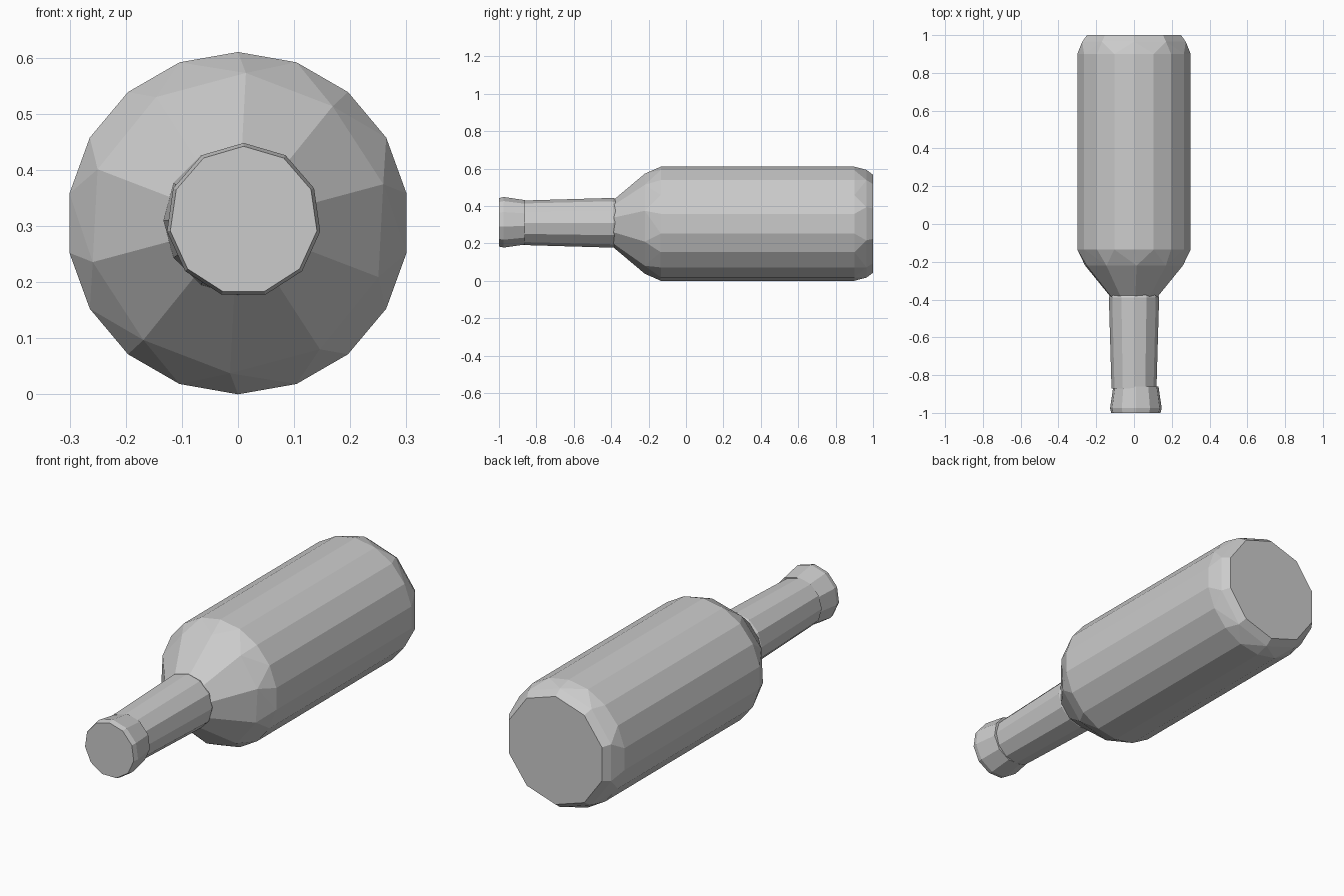
import bpy, bmesh
from math import cos, sin, radians, tau

if "Cube" in bpy.data.objects:
    bpy.data.objects.remove(bpy.data.objects["Cube"])

AXIS_Z = 0.305


def faceted_part(name, rings, cx=0.0, cz=AXIS_Z):
    """Convex low-poly solid around the y axis; rings = (y, radius, sides, phase in degrees)."""
    bm = bmesh.new()
    for y, r, sides, phase in rings:
        for i in range(sides):
            a = radians(phase) + tau * i / sides
            bm.verts.new((cx + r * cos(a), y, cz + r * sin(a)))
    hull = bmesh.ops.convex_hull(bm, input=bm.verts[:])
    unused = [v for v in set(hull["geom_interior"] + hull["geom_unused"])
              if isinstance(v, bmesh.types.BMVert)]
    bmesh.ops.delete(bm, geom=unused, context='VERTS')
    # Merge coplanar triangles into clean flat facets
    bmesh.ops.dissolve_limit(bm, angle_limit=radians(1), verts=bm.verts[:], edges=bm.edges[:])
    bmesh.ops.recalc_face_normals(bm, faces=bm.faces[:])
    mesh = bpy.data.meshes.new(name)
    bm.to_mesh(mesh)
    bm.free()
    obj = bpy.data.objects.new(name, mesh)
    bpy.context.collection.objects.link(obj)
    return obj


# Body: sloping shoulder, long barrel, chamfered base
faceted_part("bottle_body", [
    (-0.39, 0.125, 10, 15),
    (-0.22, 0.268, 10, 15),
    (-0.135, 0.305, 18, 90),
    (0.90, 0.305, 18, 90),
    (0.965, 0.288, 10, 18),
    (1.00, 0.262, 10, 18),
])

# Neck: slightly tapered tube
faceted_part("bottle_neck", [
    (-0.87, 0.119, 12, 0),
    (-0.39, 0.133, 12, 0),
    (-0.37, 0.125, 12, 0),
], cz=0.31)

# Lip: flared collar with a closed flat mouth
faceted_part("bottle_lip", [
    (-0.86, 0.121, 11, 90),
    (-0.975, 0.138, 11, 90),
    (-1.00, 0.132, 11, 90),
], cx=0.01, cz=0.31)
